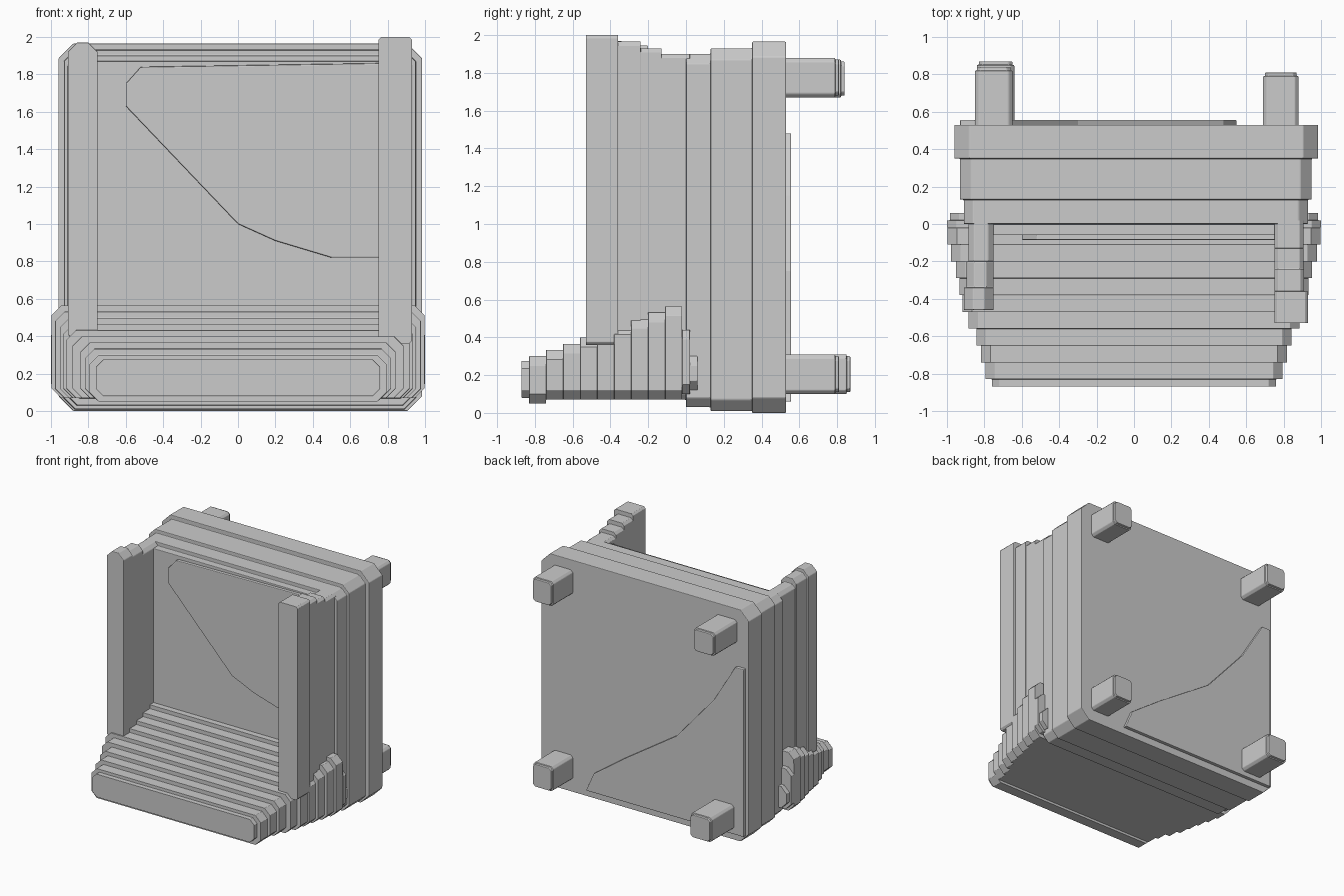
import bpy, bmesh

if "Cube" in bpy.data.objects:
    bpy.data.objects.remove(bpy.data.objects["Cube"])


def finish(name, bm, bevel=0.012):
    bmesh.ops.remove_doubles(bm, verts=bm.verts, dist=1e-5)
    bmesh.ops.recalc_face_normals(bm, faces=bm.faces)
    me = bpy.data.meshes.new(name)
    bm.to_mesh(me)
    bm.free()
    ob = bpy.data.objects.new(name, me)
    bpy.context.collection.objects.link(ob)
    if bevel:
        mod = ob.modifiers.new("soft_edges", "BEVEL")
        mod.width = bevel
        mod.segments = 2
        mod.limit_method = "ANGLE"
    return ob


def stepped(name, slabs):
    """Stepped solid along y; slab = (y0, y1, x0, x1, z0, z1, corner cut)."""
    bm = bmesh.new()
    rings = []
    for y0, y1, x0, x1, z0, z1, c in slabs:
        outline = [(x0 + c, z0), (x1 - c, z0), (x1, z0 + c), (x1, z1 - c),
                   (x1 - c, z1), (x0 + c, z1), (x0, z1 - c), (x0, z0 + c)]
        for y in (y0, y1):
            rings.append([bm.verts.new((x, y, z)) for x, z in outline])
    for a, b in zip(rings, rings[1:]):
        for i in range(8):
            j = (i + 1) % 8
            bm.faces.new((a[i], a[j], b[j], b[i]))
    bm.faces.new(rings[0])
    bm.faces.new(rings[-1])
    return finish(name, bm)


def plate(name, outline, y0, y1):
    bm = bmesh.new()
    face = bm.faces.new([bm.verts.new((x, y0, z)) for x, z in outline])
    ext = bmesh.ops.extrude_face_region(bm, geom=[face])
    verts = [v for v in ext["geom"] if isinstance(v, bmesh.types.BMVert)]
    bmesh.ops.translate(bm, verts=verts, vec=(0, y1 - y0, 0))
    # extrusion keeps the first face, closing the solid
    return finish(name, bm, 0.006)


def lerp_table(table, y):
    for (ya, a), (yb, b) in zip(table, table[1:]):
        if y <= yb:
            return a + (b - a) * max(0, (y - ya) / (yb - ya))
    return table[-1][1]


# Seat block, standing on edge and widening towards the rear
stepped("seat", [
    (-0.06, 0.00, -0.88, 0.90, 0.07, 1.87, 0.03),
    (0.00, 0.13, -0.91, 0.93, 0.03, 1.90, 0.05),
    (0.13, 0.35, -0.93, 0.95, 0.01, 1.93, 0.06),
    (0.35, 0.53, -0.96, 0.985, 0.00, 1.965, 0.08)])

# Shallow raised layers on the seat face and on its underside
plate("seat_face_layer", [(0.77, 0.82), (0.5, 0.82), (0.2, 0.91), (0, 1.0),
                          (-0.6, 1.63), (-0.6, 1.75), (-0.52, 1.84),
                          (0.77, 1.86)], -0.085, -0.05)
plate("seat_underside_layer", [(-0.93, 0.06), (0.55, 0.06), (0.48, 0.22),
                               (0.2, 0.42), (-0.3, 0.75), (-0.65, 1.15),
                               (-0.85, 1.48), (-0.93, 1.48)], 0.52, 0.557)

# Backrest, a stepped slope along the bottom
width = [(-0.87, 0.77), (-0.60, 0.84), (-0.45, 0.91), (-0.28, 0.94),
         (-0.10, 0.99), (-0.03, 1.0)]
steps, rise, depth = 9, 0.033, 0.09
slabs = [(-0.87, -0.83, -0.76, 0.76, 0.08, 0.275, 0.04)]
for i in range(steps):
    y = -0.83 + i * depth
    w = lerp_table(width, y + depth * 0.6)
    slabs.append((y, y + depth, -w, w, 0.05 if i == 0 else 0.07,
                  0.30 + i * rise, 0.05))
slabs.append((-0.02, 0.02, -1.0, 1.0, 0.10, 0.44, 0.05))
slabs.append((0.02, 0.06, -0.985, 0.985, 0.12, 0.30, 0.05))
stepped("backrest", slabs)

# Armrests
stepped("right_armrest", [
    (-0.53, -0.36, 0.75, 0.93, 0.36, 2.00, 0.015),
    (-0.36, -0.24, 0.75, 0.91, 0.33, 1.965, 0.02),
    (-0.24, -0.13, 0.75, 0.905, 0.30, 1.93, 0.02),
    (-0.13, 0.02, 0.75, 0.905, 0.30, 1.90, 0.02)])
stepped("left_armrest", [
    (-0.46, -0.34, -0.91, -0.75, 0.36, 1.97, 0.05),
    (-0.34, -0.20, -0.895, -0.75, 0.33, 1.945, 0.04),
    (-0.20, 0.02, -0.885, -0.75, 0.30, 1.90, 0.03)])

# Four legs pointing to the rear
for name, x0, x1, z0, z1, tip in [
        ("lower_left_leg", -0.84, -0.64, 0.10, 0.31, 0.87),
        ("lower_right_leg", 0.69, 0.88, 0.10, 0.31, 0.81),
        ("upper_left_leg", -0.85, -0.65, 1.67, 1.87, 0.84),
        ("upper_right_leg", 0.69, 0.88, 1.67, 1.88, 0.81)]:
    stepped(name, [(0.45, tip - 0.02, x0, x1, z0, z1, 0.02),
                   (tip - 0.02, tip, x0 + 0.01, x1 - 0.01,
                    z0 + 0.01, z1 - 0.01, 0.02)])
